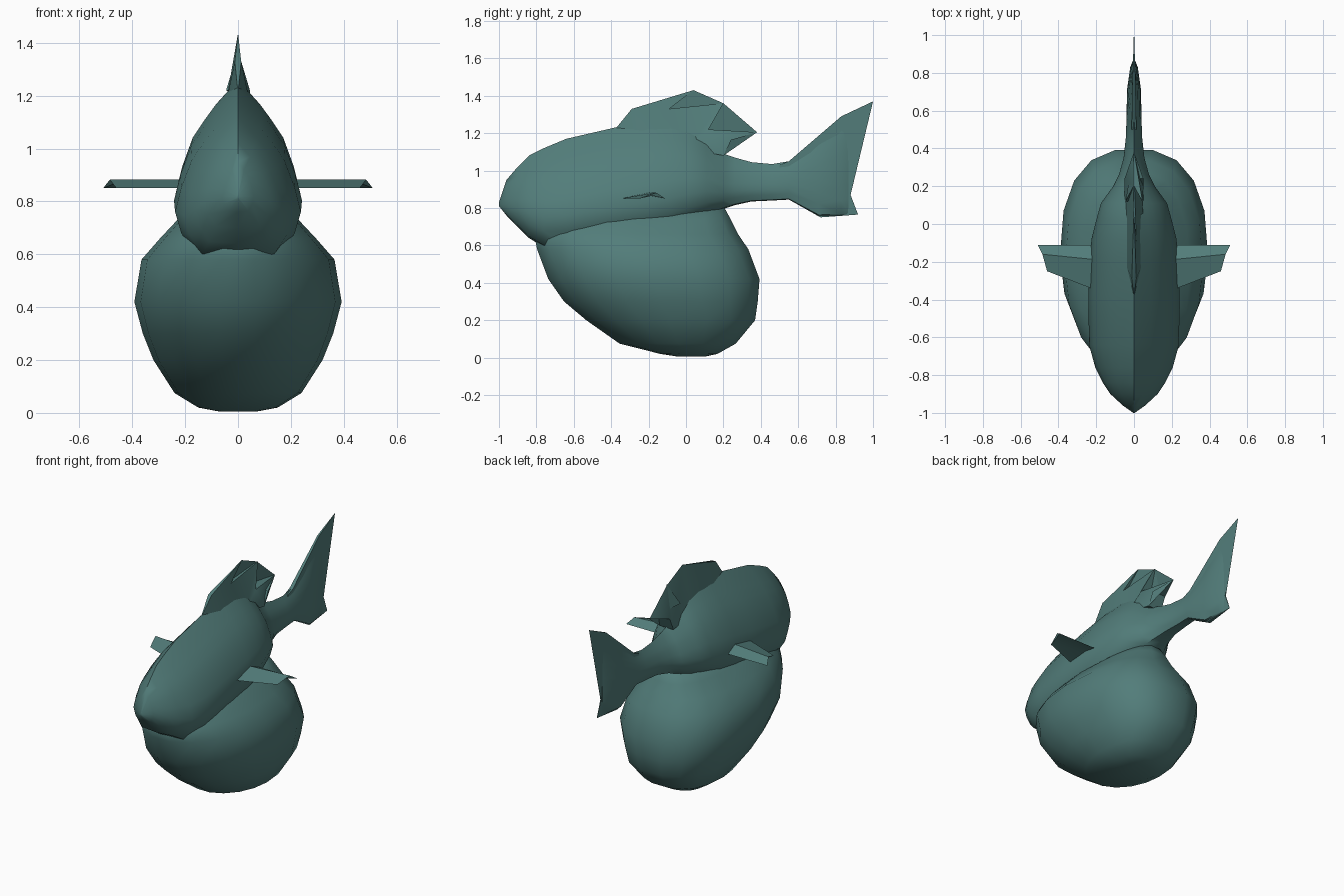
import bpy, bmesh, math

if "Cube" in bpy.data.objects:
    bpy.data.objects.remove(bpy.data.objects["Cube"])

skin = bpy.data.materials.new("teal skin")
skin.diffuse_color = (0.085, 0.205, 0.195, 1)
skin.use_nodes = True
skin.node_tree.nodes["Principled BSDF"].inputs["Base Color"].default_value = skin.diffuse_color


def finish(name, bm, angle):
    bmesh.ops.recalc_face_normals(bm, faces=bm.faces)
    mesh = bpy.data.meshes.new(name)
    bm.to_mesh(mesh)
    bm.free()
    mesh.materials.append(skin)
    ob = bpy.data.objects.new(name, mesh)
    bpy.context.collection.objects.link(ob)
    bpy.ops.object.select_all(action='DESELECT')
    bpy.context.view_layer.objects.active = ob
    ob.select_set(True)
    bpy.ops.object.shade_smooth_by_angle(angle=math.radians(angle))
    return ob


def loft(name, rings, angle=50):
    """Skin closed rings of equal point count and cap both ends."""
    bm = bmesh.new()
    rows = [[bm.verts.new(p) for p in r] for r in rings]
    n = len(rows[0])
    for a, b in zip(rows, rows[1:]):
        for i in range(n):
            j = (i + 1) % n
            bm.faces.new((a[i], a[j], b[j], b[i]))
    bm.faces.new(rows[0])
    bm.faces.new(rows[-1])
    bmesh.ops.remove_doubles(bm, verts=bm.verts, dist=0.0005)
    return finish(name, bm, angle)


def plate(name, outline, half):
    """Upright fin in the y-z plane; half(y, z) gives its half thickness."""
    bm = bmesh.new()
    sides = [[bm.verts.new((s * half(y, z), y, z)) for y, z in outline] for s in (1, -1)]
    faces = [bm.faces.new(side) for side in sides]
    n = len(outline)
    for i in range(n):
        j = (i + 1) % n
        bm.faces.new((sides[0][i], sides[0][j], sides[1][j], sides[1][i]))
    bmesh.ops.triangulate(bm, faces=faces)
    return finish(name, bm, 40)


# Fish body: half cross-section as (width share, height share)
half_section = [(0, 1), (.37, .84), (.54, .75), (.73, .64), (.9, .46),
                (1, .3), (.9, .16), (.66, .02), (0, 0)]
section = half_section + [(-x, z) for x, z in half_section[-2:0:-1]]
# y, bottom, top, half width
body = [(-1, .81, .83, .004), (-.96, .76, .95, .06), (-.9, .70, 1.02, .125),
        (-.84, .64, 1.08, .165), (-.76, .59, 1.12, .205), (-.64, .585, 1.17, .238),
        (-.38, .62, 1.23, .242), (-.2, .65, 1.26, .235), (-.08, .68, 1.26, .225),
        (.02, .72, 1.24, .20), (.11, .76, 1.19, .175), (.2, .795, 1.09, .11),
        (.26, .815, 1.07, .08), (.35, .835, 1.045, .055), (.46, .84, 1.035, .043),
        (.55, .845, 1.05, .04), (.71, .755, 1.18, .037), (.83, .757, 1.282, .02),
        (.87, .765, 1.30, .004)]
loft("body", [[(x * w, y, lo + z * (hi - lo)) for x, z in section] for y, lo, hi, w in body])

# Swollen belly: z, front y, back y, half width
belly = [(.005, -.04, .10, .07), (.02, -.14, .17, .15), (.075, -.36, .27, .24),
         (.2, -.54, .375, .32), (.3, -.66, .39, .36), (.42, -.745, .40, .392),
         (.58, -.805, .34, .365), (.66, -.82, .285, .295), (.74, -.74, .245, .22),
         (.82, -.6, .20, .12)]


def belly_ring(z, front, back, w, n=18):
    ring = []
    mid, rad = (front + back) / 2, (back - front) / 2
    for i in range(n):
        a = 2 * math.pi * i / n
        c, s = math.cos(a), math.sin(a)
        e = .8 if s > 0 else 1          # fuller at the back
        ring.append((w * math.copysign(abs(c) ** e, c),
                     mid + rad * math.copysign(abs(s) ** e, s), z))
    return ring


loft("belly", [belly_ring(*b) for b in belly], 60)

# Spiny back fin, thick at the root and sharp at the tips
plate("back_fin", [(-.38, 1.22), (-.29, 1.33), (.04, 1.43), (-.09, 1.33), (.2, 1.36),
                   (.12, 1.22), (.38, 1.205), (.24, 1.165), (.2, 1.08), (0, 1.12), (-.2, 1.15)],
      lambda y, z: .001 if y < -.37 or y > .3 else max(.001, min(.05, .3 * (1.37 - z))))

# Forked tail fin
plate("tail_fin", [(.5, 1.03), (.55, 1.05), (.83, 1.29), (1, 1.37), (.88, 1.18), (.88, .87),
                   (.92, .765), (.72, .75), (.55, .845), (.5, .845)],
      lambda y, z: max(.001, min(.012, .06 * (.93 - y))))

# Arched side fins
for side, label in ((1, "right"), (-1, "left")):
    root = [(.19, -.355, .85), (.19, -.19, .884), (.19, -.11, .85), (.19, -.2, .866)]
    tip = [(.46, -.25, .85), (.485, -.16, .882), (.51, -.11, .85), (.47, -.18, .866)]
    loft(label + "_side_fin", [[(side * x, y, z) for x, y, z in r] for r in (root, tip)], 30)
